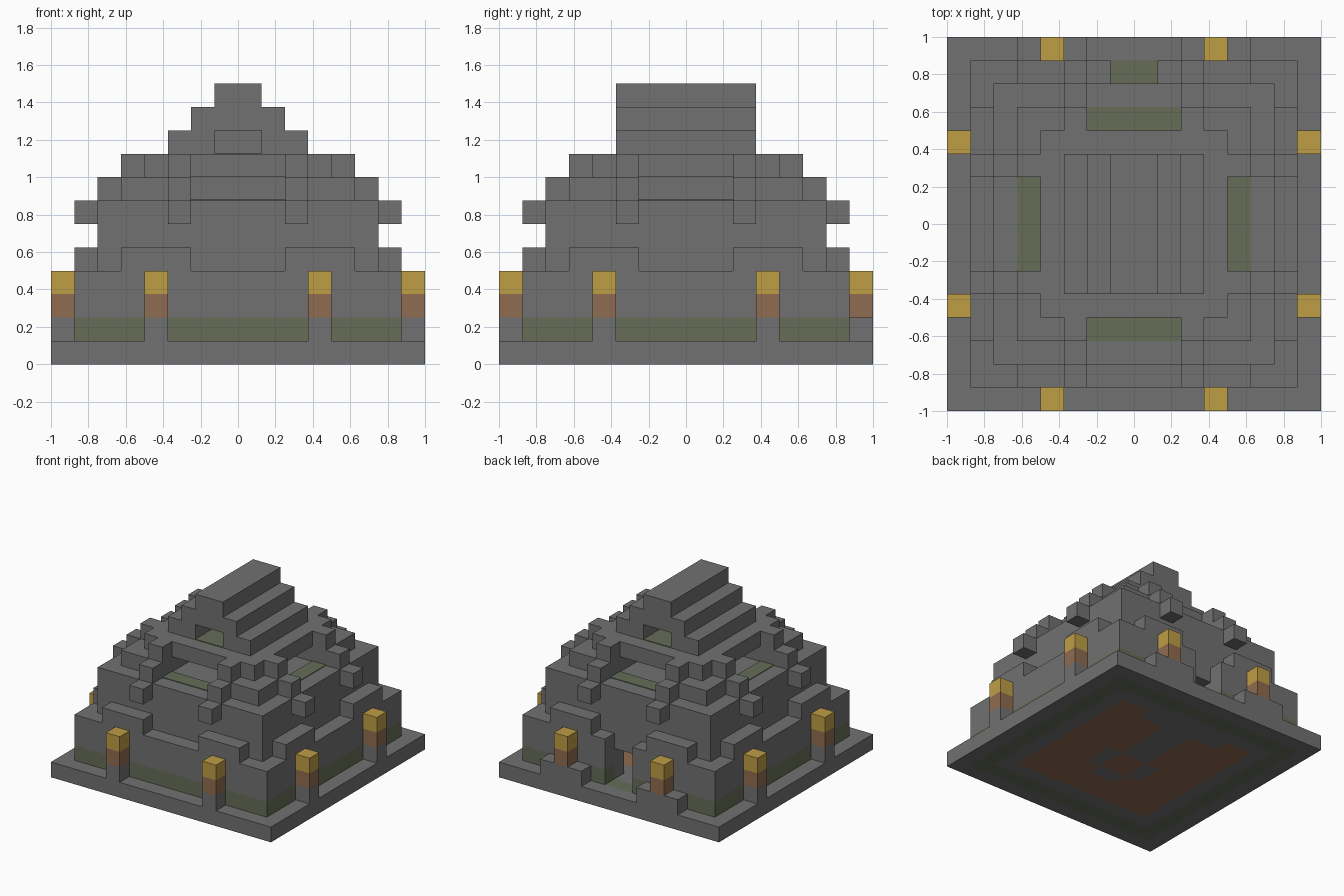
import bpy, bmesh
from math import pi
from mathutils import Matrix, Vector

if "Cube" in bpy.data.objects:
    bpy.data.objects.remove(bpy.data.objects["Cube"])

U = 0.125  # size of one block


def material(name, colour):
    m = bpy.data.materials.new(name)
    m.use_nodes = True
    m.diffuse_color = (*colour, 1)
    m.node_tree.nodes["Principled BSDF"].inputs["Base Color"].default_value = (*colour, 1)
    return m


STONE = material("grey stone", (0.165, 0.165, 0.165))
MOSS = material("mossy stone", (0.133, 0.152, 0.095))
WOOD = material("brown wood", (0.28, 0.15, 0.08))
GOLD = material("torch gold", (0.52, 0.34, 0.06))


def finish(name, bm, *mats):
    me = bpy.data.meshes.new(name)
    bm.to_mesh(me)
    bm.free()
    for m in mats:
        me.materials.append(m)
    ob = bpy.data.objects.new(name, me)
    bpy.context.collection.objects.link(ob)


def part(name, mat, boxes, turns=(0,), mirror=False):
    """Boxes as (x range, distance range from centre, z range) in blocks on
    the front side, repeated at quarter turns and optionally mirrored in x."""
    bm = bmesh.new()
    for q in turns:
        rot = Matrix.Rotation(q * pi / 2, 4, 'Z')
        for (x, d, z) in boxes:
            for s in ((1, -1) if mirror else (1,)):
                centre = Vector((s * sum(x), -sum(d), sum(z))) * U / 2
                size = Vector((x[1] - x[0], d[1] - d[0], z[1] - z[0])) * U
                mat4 = rot @ Matrix.Translation(centre) @ Matrix.Diagonal((*size, 1))
                bmesh.ops.create_cube(bm, size=1, matrix=mat4)
    finish(name, bm, mat)


ALL = range(4)
BACK = (2,)
SIDES = (0, 1, 3)

# Base slab with paved floor pattern
bm = bmesh.new()
bmesh.ops.create_grid(bm, x_segments=16, y_segments=16, size=1)
for f in bm.faces:
    c = f.calc_center_median() / U
    ring = 7.5 - max(abs(c.x), abs(c.y))
    ax, b = abs(c.x), 8 - c.y
    path = (ax < 3 and 3 < b < 4) or (ax < 1 and 3 < b < 8)
    circle = (1 < ax < 2 and 8 < b < 10) or (ax < 1 and 10 < b < 11)
    if 0.9 < ring < 1.1:
        f.material_index = 1
    elif ring > 2.9 and not (path or circle):
        f.material_index = 2
res = bmesh.ops.extrude_face_region(bm, geom=bm.faces[:], use_keep_orig=True)
top = [v for v in res["geom"] if isinstance(v, bmesh.types.BMVert)]
bmesh.ops.translate(bm, verts=top, vec=(0, 0, U))
for f in bm.faces:
    f.normal_update()
    if abs(f.normal.z) < 0.5:
        f.material_index = 0
bmesh.ops.recalc_face_normals(bm, faces=bm.faces[:])
finish("base_slab", bm, STONE, MOSS, WOOD)

# Lower outer walls, with a door slot in the back
for name, mat, z in (("lower_wall_moss", MOSS, (1, 2)), ("lower_wall", STONE, (2, 4))):
    part(name, mat, [((-7, 6), (6, 7), z)], SIDES)
    part(name + "_back", mat, [((-7, -1), (6, 7), z), ((1, 6), (6, 7), z)], BACK)
part("lower_battlements", STONE, [((2, 5), (6, 7), (4, 5))], ALL, True)

# Main inner walls, with a shorter doorway in the back
part("main_wall", STONE, [((-6, 5), (5, 6), (1, 7))], SIDES)
part("main_wall_back", STONE, [((-6, -1), (5, 6), (1, 7)), ((1, 5), (5, 6), (1, 7)),
                               ((-1, 1), (5, 6), (3, 7))], BACK)
part("upper_floor", STONE, [((-5, 5), (-5, 5), (6, 7))])

# Stepped brackets climbing each side
part("stepped_brackets", STONE, [((2, 3), (11 - k, 12 - k), (k + 1, k + 2))
                                 for k in (5, 6, 7)], ALL, True)

# Upper storey: four corner blocks leave a recess on each side
part("upper_corners", STONE, [((2, 5), (2, 5), (7, 8))], ALL)
part("upper_core", STONE, [((-2, 2), (-2, 2), (7, 8))])
part("balcony_floors", MOSS, [((-2, 2), (4, 5), (7, 7.04))], ALL)
part("upper_ceiling", STONE, [((-4, 4), (-4, 4), (8, 9))])

# Stepped roof with a niche in each gable
part("roof_lower", STONE, [((1, 3), (-3, 3), (9, 10))], mirror=True)
part("roof_core", STONE, [((-1, 1), (-1, 1), (9, 10))])
part("roof_middle", STONE, [((-2, 2), (-3, 3), (10, 11))])
part("roof_ridge", STONE, [((-1, 1), (-3, 3), (11, 12))])
part("niche_floors", MOSS, [((-1, 1), (1, 3), (9, 9.04))], (0, 2))

# Torches around the walls, and the plinths beside the door
part("torch_posts", STONE, [((3, 4), (7, 8), (1, 2))], SIDES, True)
part("door_plinths", STONE, [((2, 5), (7, 8), (1, 2))], BACK, True)
part("torch_handles", WOOD, [((3, 4), (7, 8), (2, 3))], ALL, True)
part("torch_flames", GOLD, [((3, 4), (7, 8), (3, 4))], ALL, True)
